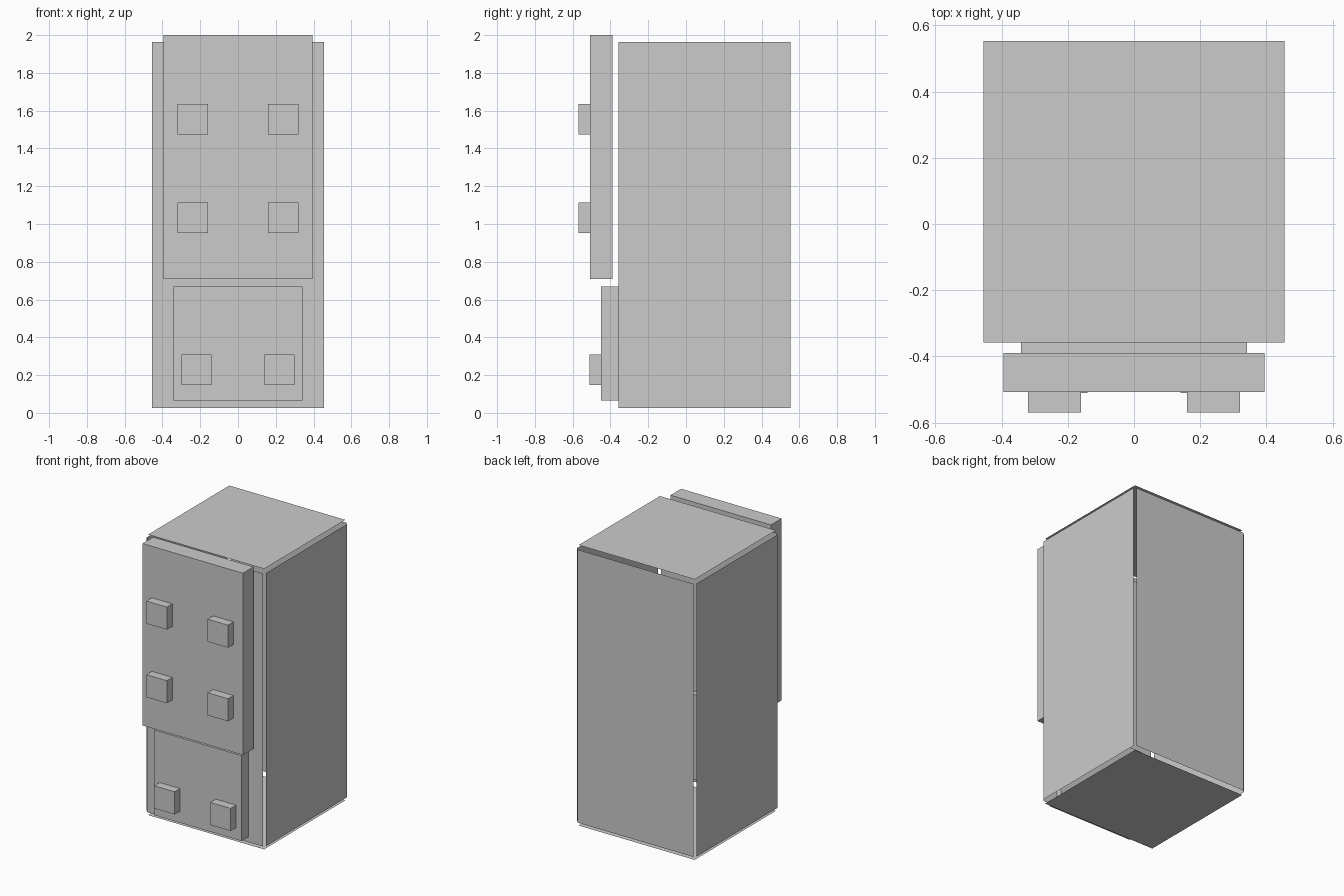
import bpy
import bmesh
from mathutils import Vector, Matrix

if "Cube" in bpy.data.objects:
    bpy.data.objects.remove(bpy.data.objects["Cube"], do_unlink=True)

grey = bpy.data.materials.new("plain grey")
grey.use_nodes = True
grey.diffuse_color = (0.6, 0.6, 0.6, 1)
grey.node_tree.nodes["Principled BSDF"].inputs["Base Color"].default_value = (0.6, 0.6, 0.6, 1)


def add_object(name, bm):
    mesh = bpy.data.meshes.new(name)
    bm.to_mesh(mesh)
    bm.free()
    mesh.materials.append(grey)
    obj = bpy.data.objects.new(name, mesh)
    bpy.context.collection.objects.link(obj)
    return obj


def box(name, low, high):
    low, high = Vector(low), Vector(high)
    bm = bmesh.new()
    bmesh.ops.create_cube(bm, size=1)
    bmesh.ops.scale(bm, vec=high - low, verts=bm.verts)
    bmesh.ops.translate(bm, vec=(low + high) / 2, verts=bm.verts)
    return add_object(name, bm)


# Cabinet shell: six separate thin sheets, each floating just off the body
centre = Vector((0, 0.0975, 0.995))
half = Vector((0.455, 0.455, 0.968))
gap = Vector((0.0145, 0.0145, 0.0265))
sheets = {
    "left_panel": (1, 0, 0), "right_panel": (-1, 0, 0),
    "back_panel": (0, 1, 0), "front_panel": (0, -1, 0),
    "top_panel": (0, 0, 1), "bottom_panel": (0, 0, -1),
}
for name, direction in sheets.items():
    normal = Vector(direction)
    bm = bmesh.new()
    bmesh.ops.create_grid(bm, x_segments=1, y_segments=1, size=1)
    turn = normal.to_track_quat("Z", "Y").to_matrix().to_4x4()
    bmesh.ops.transform(bm, matrix=turn, verts=bm.verts)
    bmesh.ops.translate(bm, vec=normal, verts=bm.verts)
    bmesh.ops.transform(bm, matrix=Matrix.Diagonal((*half, 1)), verts=bm.verts)
    bmesh.ops.translate(bm, vec=centre + normal * gap.dot(Vector(map(abs, direction))), verts=bm.verts)
    add_object(name, bm)

# Large upper door and smaller lower door
box("upper_door", (-0.394, -0.508, 0.71), (0.394, -0.389, 2.0))
box("lower_door", (-0.342, -0.45, 0.065), (0.342, -0.33, 0.67))

# Square knobs in pairs: row name, middle x, middle z, door face y
knob = 0.08
for row, x, z, face in (("top", 0.24, 1.555, -0.508),
                        ("middle", 0.24, 1.033, -0.508),
                        ("bottom", 0.22, 0.228, -0.45)):
    for side, sign in (("left", 1), ("right", -1)):
        box(f"{row}_{side}_knob",
            (sign * x - knob, face - 0.061, z - knob),
            (sign * x + knob, face, z + knob))
